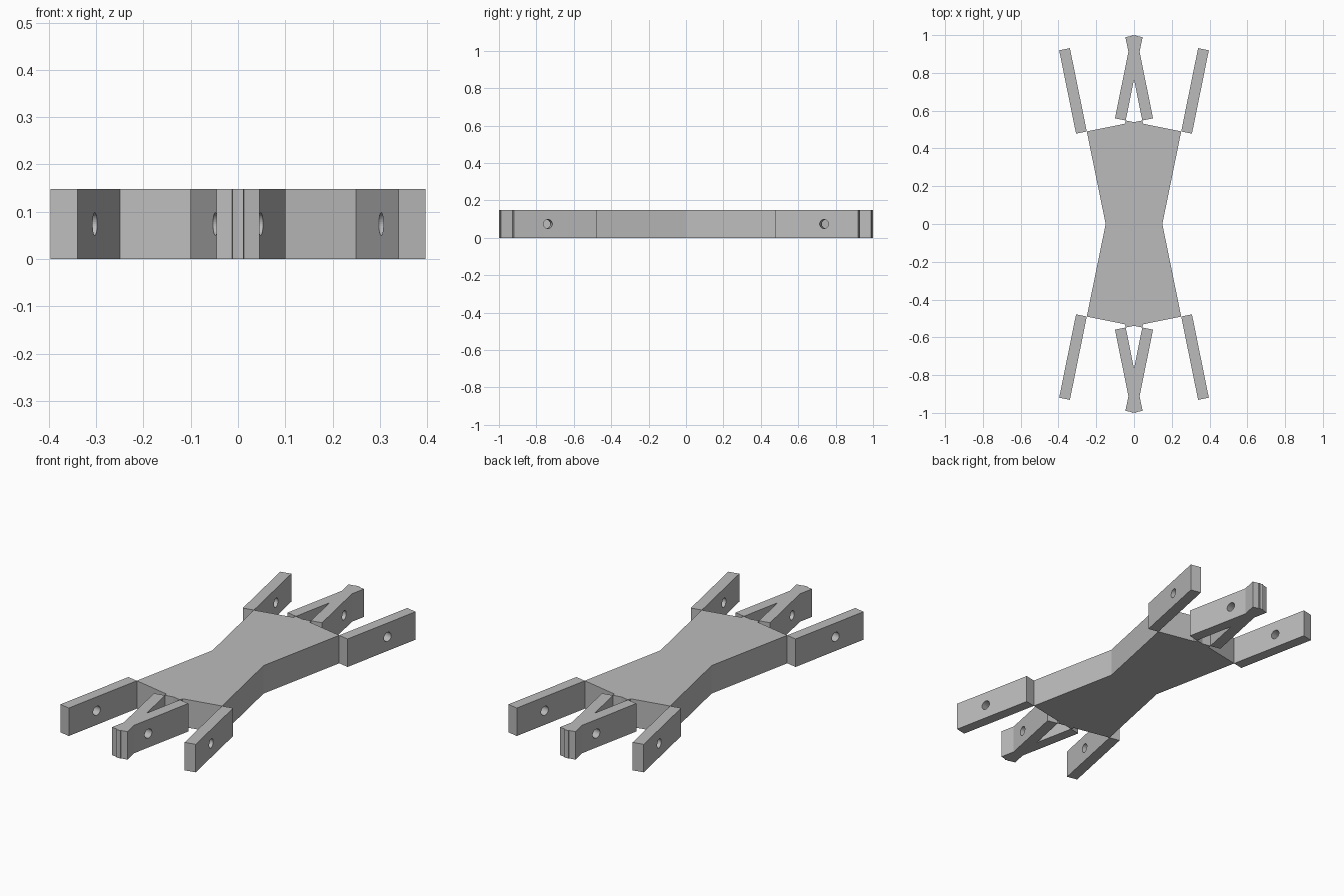
import bpy
import bmesh
from math import sin, cos, pi
from mathutils import Matrix, Vector

default = bpy.data.objects.get("Cube")
if default:
    bpy.data.objects.remove(default, do_unlink=True)

HEIGHT = 0.148
TILT = 0.2                       # splay angle of every arm
BAR_W, BAR_L = 0.058, 0.45
HOLE_R, HOLE_AT = 0.024, 0.265
CORNER = Vector((0.25, 0.49))    # outer body corner
TIP = Vector((0.044, 0.548))     # inner body corner

grey = bpy.data.materials.new("plain grey")
grey.use_nodes = True
colour = (0.5, 0.5, 0.5, 1)
grey.diffuse_color = colour
grey.node_tree.nodes["Principled BSDF"].inputs["Base Color"].default_value = colour


def add_object(name, mesh):
    obj = bpy.data.objects.new(name, mesh)
    bpy.context.scene.collection.objects.link(obj)
    return obj


def mesh_from(bm, name):
    bmesh.ops.recalc_face_normals(bm, faces=bm.faces)
    mesh = bpy.data.meshes.new(name)
    bm.to_mesh(mesh)
    bm.free()
    mesh.materials.append(grey)
    return mesh


def extruded(name, outline):
    bm = bmesh.new()
    face = bm.faces.new([bm.verts.new((x, y, 0)) for x, y in outline])
    top = bmesh.ops.extrude_face_region(bm, geom=[face])["geom"]
    verts = [v for v in top if isinstance(v, bmesh.types.BMVert)]
    bmesh.ops.translate(bm, verts=verts, vec=(0, 0, HEIGHT))
    return mesh_from(bm, name)


# Waisted body: one quarter of the outline, mirrored front to back and side to side
quarter = [(0.15, 0), tuple(CORNER), (0.048, 0.531), tuple(TIP), (0, 0.539)]
right_half = [(x, -y) for x, y in quarter[:0:-1]] + quarter
left_half = [(-x, y) for x, y in right_half[-2:0:-1]]
add_object("body", extruded("body", right_half + left_half))

# One drilled bar, reused for all the arms
half = BAR_W / 2
bar = add_object("bar_blank", extruded("bar", [(-half, 0), (half, 0), (half, BAR_L), (-half, BAR_L)]))
bm = bmesh.new()
bmesh.ops.create_cone(bm, cap_ends=True, segments=32, radius1=HOLE_R, radius2=HOLE_R, depth=0.2,
                      matrix=Matrix.Translation((0, HOLE_AT, HEIGHT / 2)) @ Matrix.Rotation(pi / 2, 4, "Y"))
cutter = add_object("hole_cutter", mesh_from(bm, "hole_cutter"))
cutter.hide_render = True
drill = bar.modifiers.new("hole", "BOOLEAN")
drill.operation = "DIFFERENCE"
drill.solver = "EXACT"
drill.object = cutter
bpy.context.view_layer.update()
drilled = bpy.data.meshes.new_from_object(bar.evaluated_get(bpy.context.evaluated_depsgraph_get()))
drilled.name = "drilled_bar"
bpy.data.objects.remove(bar, do_unlink=True)
bpy.data.objects.remove(cutter, do_unlink=True)


def place_bar(name, start, angle, flip):
    turn = Matrix.Rotation(pi if flip else 0, 4, "Z")
    add_object(name, drilled).matrix_world = (
        turn @ Matrix.Translation((start.x, start.y, 0)) @ Matrix.Rotation(angle, 4, "Z"))


# Outer arms splay away from the body; inner arms lean in and cross at their ends
across = Vector((cos(TILT), -sin(TILT))) * half
across_in = Vector((cos(TILT), sin(TILT))) * half
for end, flip in (("back", False), ("front", True)):
    for side, s in (("left", 1), ("right", -1)):
        outer = CORNER + across
        inner = TIP + across_in
        label = side if not flip else ("right" if side == "left" else "left")
        place_bar(f"{end}_{label}_outer_arm", Vector((s * outer.x, outer.y)), -s * TILT, flip)
        place_bar(f"{end}_{label}_inner_arm", Vector((s * inner.x, inner.y)), s * TILT, flip)
